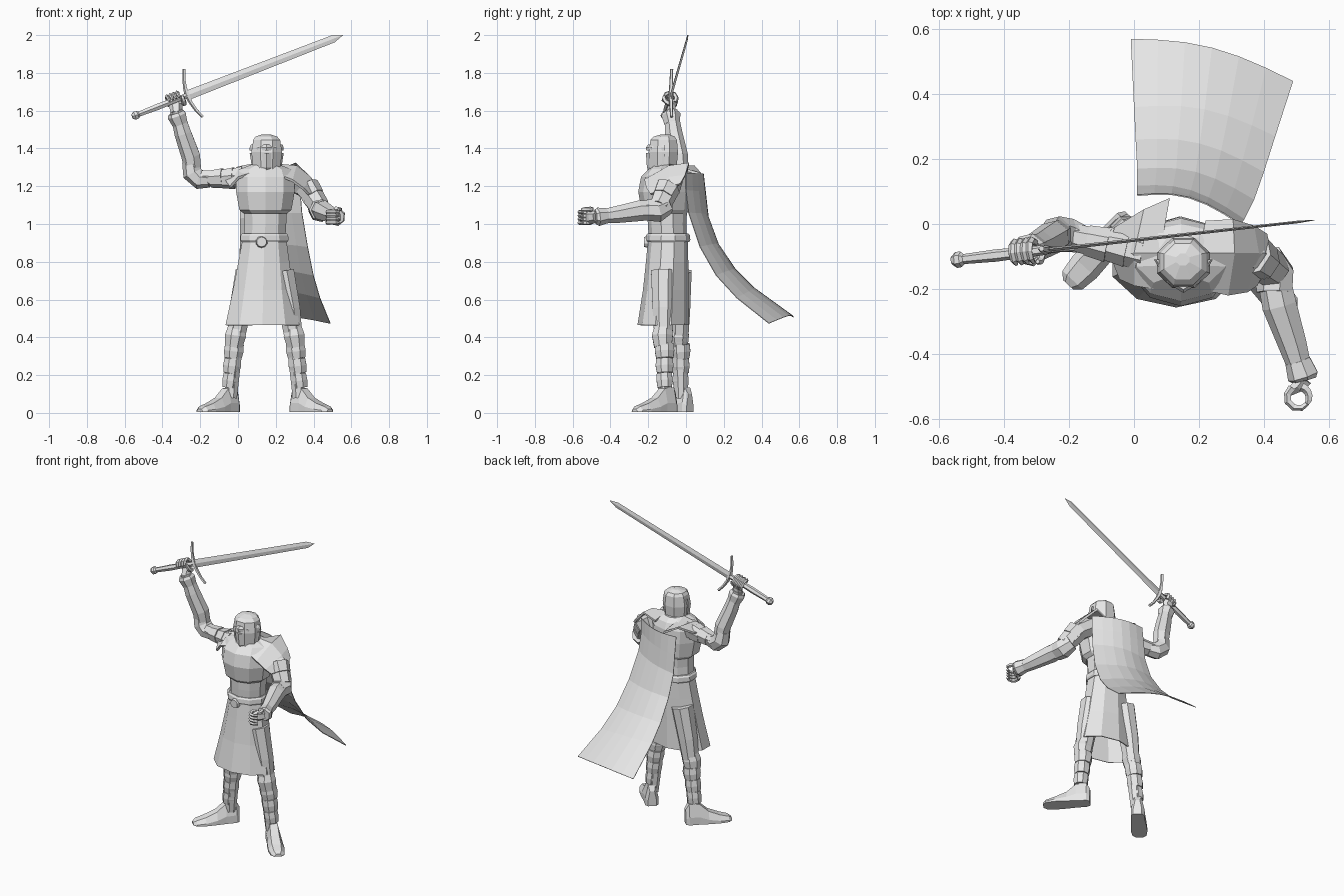
import bpy, bmesh, math
from mathutils import Vector as V

steel = bpy.data.materials.new("plain_grey")
steel.diffuse_color = (0.8, 0.8, 0.8, 1)


def make(name, verts, faces, thick=0):
    me = bpy.data.meshes.new(name)
    me.from_pydata([tuple(v) for v in verts], [], faces)
    bm = bmesh.new()
    bm.from_mesh(me)
    bmesh.ops.recalc_face_normals(bm, faces=bm.faces)
    bm.to_mesh(me)
    bm.free()
    me.materials.append(steel)
    ob = bpy.data.objects.new(name, me)
    bpy.context.collection.objects.link(ob)
    if thick:
        m = ob.modifiers.new("thickness", 'SOLIDIFY')
        m.thickness = thick
    return ob


def loft(name, rings, caps=True, thick=0):
    n = len(rings[0])
    faces = [(i*n + k, i*n + (k+1) % n, (i+1)*n + (k+1) % n, (i+1)*n + k)
             for i in range(len(rings)-1) for k in range(n)]
    if caps:
        faces += [tuple(range(n)), tuple(range((len(rings)-1)*n, len(rings)*n))]
    return make(name, [p for r in rings for p in r], faces, thick)


def stack(name, rows, n=10, off=0.5, caps=True, thick=0):
    """Horizontal ellipses: (z, cx, cy, rx, ry)."""
    ang = [2*math.pi*(k+off)/n for k in range(n)]
    return loft(name, [[(cx + rx*math.cos(a), cy + ry*math.sin(a), z) for a in ang]
                       for z, cx, cy, rx, ry in rows], caps, thick)


def tube(name, path, radii, n=7, ref=(0, 1, 0), off=0.5):
    """Limb along a path; a radius may be a pair (across ref, along ref)."""
    path, ref, rings = [V(p) for p in path], V(ref), []
    for i, p in enumerate(path):
        t = (path[min(i+1, len(path)-1)] - path[max(i-1, 0)]).normalized()
        u = ref.cross(t).normalized()
        v = t.cross(u)
        r = radii[i]
        ru, rv = r if isinstance(r, tuple) else (r, r)
        rings.append([p + u*ru*math.cos(a) + v*rv*math.sin(a)
                      for a in (2*math.pi*(k+off)/n for k in range(n))])
    return loft(name, rings)


def sheet(name, rows, thick=0.008):
    n = len(rows[0])
    faces = [(i*n+k, i*n+k+1, (i+1)*n+k+1, (i+1)*n+k)
             for i in range(len(rows)-1) for k in range(n-1)]
    return make(name, [p for r in rows for p in r], faces, thick)


def lerp(a, b, t):
    return V(a) + (V(b) - V(a))*t


# Torso: waist mail and breastplate
stack("waist", [(.90, .14, -.095, .115, .10), (1.0, .145, -.1, .116, .102), (1.07, .145, -.1, .12, .105)])
stack("breastplate", [(1.055, .145, -.105, .12, .11), (1.075, .145, -.11, .145, .125),
                      (1.17, .145, -.115, .163, .138), (1.25, .145, -.11, .163, .128),
                      (1.29, .145, -.1, .145, .10), (1.315, .145, -.105, .075, .075)])
# Belt and round buckle
stack("belt", [(.905, .14, -.095, .128, .112), (.915, .14, -.095, .134, .118),
               (.94, .14, -.095, .132, .116), (.95, .14, -.095, .124, .108)])
tube("buckle", [(.125, -.2, .905), (.125, -.222, .905)], [.032, .026], 10, (0, 0, 1))
# Long flared skirt, open below
stack("skirt", [(.92, .14, -.095, .122, .106), (.80, .137, -.1, .142, .112),
                (.65, .133, -.108, .168, .12), (.465, .13, -.12, .206, .137)],
      caps=False, thick=.006)

# Helmet, pointed visor, brow ridge and mail collar
stack("collar", [(1.26, .15, -.11, .10, .095), (1.30, .15, -.115, .085, .08), (1.33, .15, -.12, .07, .07)], 8)
stack("helmet", [(1.265, .152, -.12, .058, .062), (1.30, .152, -.12, .078, .076),
                 (1.38, .152, -.12, .088, .084), (1.445, .152, -.118, .077, .076),
                 (1.463, .15, -.115, .062, .06), (1.475, .15, -.11, .022, .02)], 8)


def visor_ring(z, w, front, back):
    return [(.152-w, back, z), (.152-w*.55, front+.03, z), (.152, front, z),
            (.152+w*.55, front+.03, z), (.152+w, back, z)]


loft("visor", [visor_ring(1.258, .04, -.19, -.13), visor_ring(1.30, .078, -.207, -.12),
               visor_ring(1.375, .09, -.212, -.11)])
loft("brow", [visor_ring(1.388, .09, -.21, -.11), visor_ring(1.405, .09, -.212, -.11),
              visor_ring(1.42, .084, -.202, -.11)])

# Legs with stepped greaves, knee caps and turned-out feet
for side, s, dy in (("left", 1, 0), ("right", -1, .085)):
    def leg(x, y, z):
        return (.142 + s*x, y + dy, z)
    tube(side + "_thigh", [leg(.09, -.12, .75), leg(.13, -.12, .55), leg(.155, -.12, .38)],
         [.07, .062, .05], 8)
    tube(side + "_knee", [leg(.15, -.122, .46), leg(.155, -.125, .41), leg(.165, -.122, .35)],
         [.046, .06, .05], 8)
    tube(side + "_shin", [leg(.155, -.12, .4), leg(.18, -.11, .08)], [.047, .035], 8)
    for i in range(3):
        a, b = leg(.16 + .009*i, -.115, .365 - .078*i), leg(.169 + .009*i, -.112, .29 - .078*i)
        tube(f"{side}_greave_{i}", [a, lerp(a, b, .5), b],
             [.053 - .005*i, .056 - .005*i, .049 - .004*i], 8)
    c = V(leg(.185, -.10, 0))
    d = V((s*.68, -.733, 0))
    w = V((-d.y, d.x, 0))
    loft(side + "_foot", [[c + d*t + w*a*hw + V((0, 0, z)) for a, z in
                           ((-1, .004), (-1, h*.4), (-.55, h), (.55, h), (1, h*.4), (1, .004))]
                          for t, hw, h in ((-.05, .026, .10), (-.03, .04, .135), (.035, .042, .13),
                                           (.09, .047, .08), (.16, .05, .05), (.215, .042, .034),
                                           (.235, .022, .02))])

# Raised sword arm
tube("right_upper_arm", [(.03, -.085, 1.25), (-.06, -.07, 1.24), (-.19, -.04, 1.245)], [.062, .05, .042])
for i in range(2):
    x = -.02 - .06*i
    tube(f"right_arm_band_{i}", [(x, -.075 + .01*i, 1.245), (x-.065, -.06 + .01*i, 1.24)], [.06-.005*i, .052-.004*i])
tube("right_elbow", [(-.15, -.05, 1.235), (-.2, -.035, 1.235), (-.24, -.03, 1.27), (-.25, -.035, 1.33)],
     [.042, .053, .055, .046])
tube("right_forearm", [(-.235, -.03, 1.28), (-.248, -.04, 1.36), (-.29, -.065, 1.48), (-.325, -.08, 1.6)],
     [.045, .052, .047, .036])
tube("right_cuff", [(-.305, -.073, 1.53), (-.322, -.08, 1.575), (-.327, -.082, 1.59)], [.043, .052, .044])

# Forward arm
tube("left_upper_arm", [(.28, -.08, 1.24), (.36, -.09, 1.19), (.43, -.14, 1.08)], [.065, .06, .05])
for i in range(2):
    a = V((.365, -.095, 1.195)) + V((.032, -.025, -.055))*i
    tube(f"left_arm_band_{i}", [a, a + V((.035, -.025, -.05))], [.068-.006*i, .06-.005*i])
up = (0, 0, 1)
tube("left_elbow", [(.41, -.1, 1.1), (.435, -.15, 1.07), (.435, -.21, 1.075)], [.05, .062, .058], 7, up)
tube("left_forearm", [(.43, -.15, 1.075), (.45, -.25, 1.07), (.49, -.37, 1.05), (.523, -.48, 1.035)],
     [.052, .056, .046, .034], 7, up)
tube("left_cuff", [(.505, -.42, 1.045), (.522, -.468, 1.038), (.525, -.48, 1.037)], [.041, .05, .04], 7, up)


# Gripping hands: palm, four curled fingers and a thumb
def hand(name, c, axis, wrist):
    c, axis, wrist = V(c), V(axis).normalized(), V(wrist)
    b = wrist - c
    b = (b - axis*b.dot(axis)).normalized()
    q = axis.cross(b)

    def arc(a0, a1, r, h):
        return [c + axis*h + (b*math.cos(math.radians(a0 + (a1-a0)*k/5))
                              + q*math.sin(math.radians(a0 + (a1-a0)*k/5)))*r for k in range(6)]
    tube(name + "_palm", [wrist, c + b*.03 + q*.012, c + q*.036], [.03, (.022, .036), (.012, .036)], 6, axis)
    for i in range(4):
        tube(f"{name}_finger_{i}", arc(50, 255, .034, (i-1.5)*.019), [.013, .012, .012, .011, .01, .007], 5, axis)
    tube(name + "_thumb", arc(0, -110, .034, .043), [.015, .014, .013, .012, .011, .007], 5, axis)


# Sword
pommel, tip = V((-.56, -.112, 1.568)), V((.555, .012, 2.0))
along = (tip - pommel).normalized()
up_blade = V((0, 1, 0)).cross(along).normalized()


def sw(t):
    return lerp(pommel, tip, t)


tube("blade", [sw(.26), sw(.6), sw(.955), sw(1)], [(.026, .006), (.023, .005), (.02, .004), (.001, .001)], 4, off=0)
tube("grip", [sw(.02), sw(.12), sw(.26)], [.015, .019, .015], 6)
tube("pommel", [sw(0), sw(.012), sw(.025), sw(.035)], [.014, .025, .024, .013], 6)
guard_mid = sw(.262)
tube("crossguard", [guard_mid - up_blade*h + along*(abs(h)**2*1.9)
                    for h in (-.135, -.09, -.04, 0, .04, .09, .135)],
     [.009, .009, .011, .015, .011, .009, .009], 5)
hand("right_hand", sw(.2), along, (-.327, -.082, 1.59))
hand("left_hand", (.506, -.533, 1.035), (0, 0, 1), (.524, -.475, 1.037))

# Shoulder plates
sheet("left_pauldron", [[(.22, .01, 1.29), (.2, -.09, 1.32), (.2, -.2, 1.27)],
                        [(.305, .015, 1.325), (.31, -.09, 1.31), (.29, -.22, 1.235)],
                        [(.37, -.005, 1.26), (.385, -.09, 1.25), (.35, -.21, 1.19)],
                        [(.41, -.03, 1.215), (.425, -.1, 1.195), (.38, -.19, 1.16)]], .014)
sheet("right_pauldron", [[(.11, .08, 1.27), (.08, -.09, 1.32), (.06, -.2, 1.27)],
                         [(.03, .045, 1.31), (.0, -.09, 1.305), (.0, -.19, 1.25)],
                         [(-.06, -.01, 1.275), (-.08, -.08, 1.25), (-.045, -.17, 1.2)]], .014)

# Billowing cape: two side edges joined by a bulging sheet
edge_a = [(.01, .09, 1.265), (.01, .105, 1.15), (.01, .118, 1.03), (.01, .17, .89),
          (.005, .26, .76), (0, .36, .66), (-.01, .57, .508)]
edge_b = [(.33, 0, 1.27), (.33, .0, 1.18), (.34, .015, 1.06), (.37, .075, .88),
          (.40, .16, .73), (.435, .27, .61), (.49, .44, .475)]
rows = []
for i, (a, b) in enumerate(zip(edge_a, edge_b)):
    rows.append([lerp(a, b, k/6) + V((0, .038, .004*i))*math.sin(math.pi*k/6) for k in range(7)])
sheet("cape", rows, .004)
